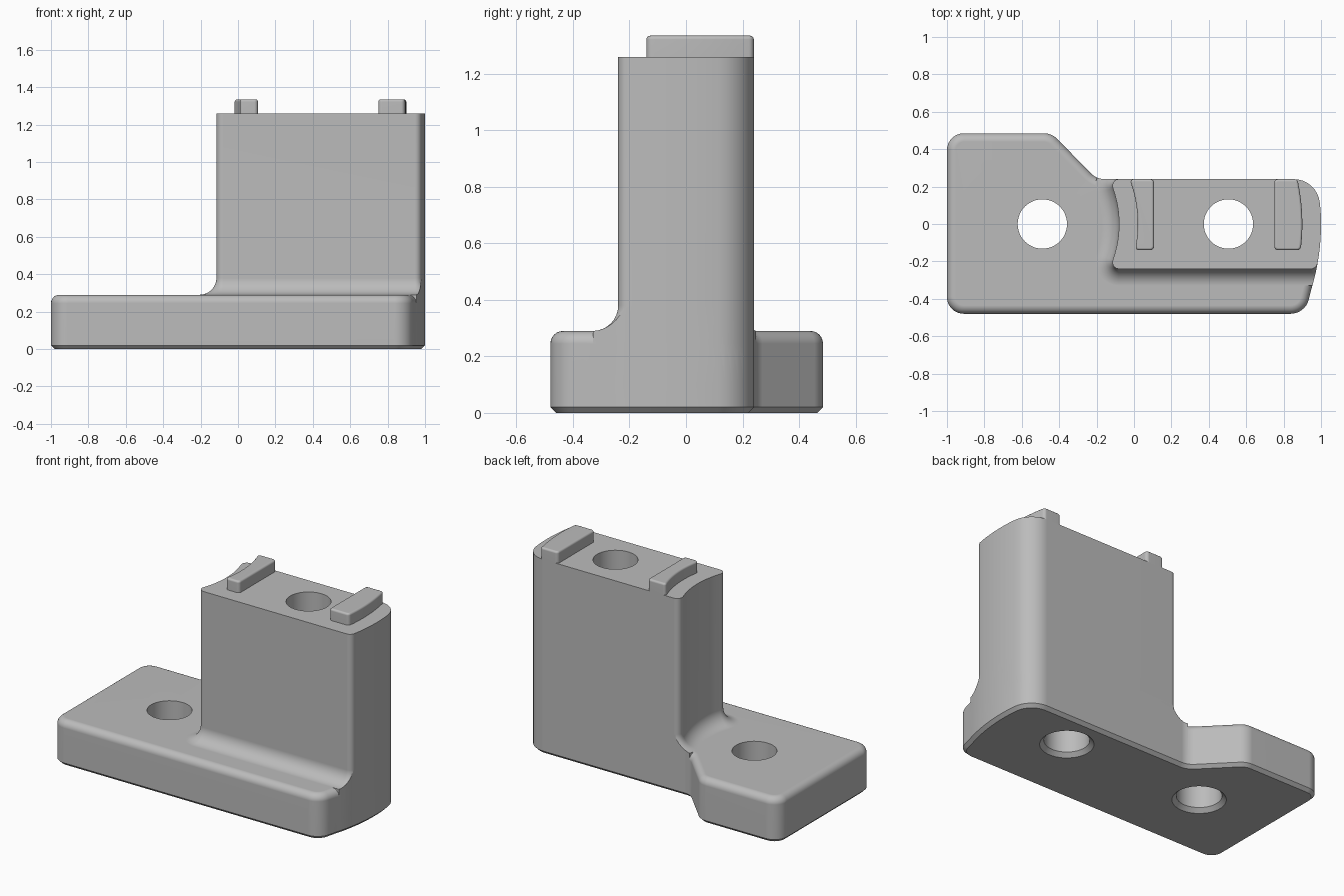
import bpy, bmesh, math
from mathutils import Vector

cube = bpy.data.objects.get("Cube")
if cube:
    bpy.data.objects.remove(cube)

gray = bpy.data.materials.new("plain gray")
gray.use_nodes = True
COLOR = (0.5, 0.5, 0.5, 1)
gray.diffuse_color = COLOR
gray.node_tree.nodes["Principled BSDF"].inputs["Base Color"].default_value = COLOR


def rounded(corners, steps=8):
    """Closed outline; each corner is (x, y) or (x, y, fillet radius)."""
    out = []
    for i, c in enumerate(corners):
        p = Vector(c[:2])
        if len(c) == 2:
            out.append(p)
            continue
        a = Vector(corners[i - 1][:2]) - p
        b = Vector(corners[(i + 1) % len(corners)][:2]) - p
        half = a.angle(b) / 2
        t = min(c[2] / math.tan(half), 0.95 * a.length, 0.95 * b.length)
        r = t * math.tan(half)
        a, b = a.normalized(), b.normalized()
        center = p + (a + b).normalized() * (r / math.sin(half))
        start, end = p + a * t - center, p + b * t - center
        sweep = start.angle_signed(end)
        for k in range(steps + 1):
            ang = -sweep * k / steps
            out.append(center + Vector((
                start.x * math.cos(ang) - start.y * math.sin(ang),
                start.x * math.sin(ang) + start.y * math.cos(ang))))
    return out


def arc(cx, radius, y0, y1, n=12):
    """Points on the +x side of a circle centred on the x axis."""
    ys = [y0 + (y1 - y0) * k / n for k in range(n + 1)]
    return [(cx + math.sqrt(radius ** 2 - y * y), y) for y in ys]


def grow(outline, d):
    """Offset a counter-clockwise outline outward by d."""
    res, n = [], len(outline)
    for i, p in enumerate(outline):
        e1 = (p - outline[i - 1]).normalized()
        e2 = (outline[(i + 1) % n] - p).normalized()
        n1, n2 = Vector((e1.y, -e1.x)), Vector((e2.y, -e2.x))
        res.append(p + (n1 + n2) * (d / (1 + n1.dot(n2))))
    return res


def loft(name, outline, levels):
    """Solid from stacked copies of an outline; levels are (z, offset)."""
    bm = bmesh.new()
    rings = [[bm.verts.new((p.x, p.y, z)) for p in grow(outline, d)] for z, d in levels]
    n = len(outline)
    for lo, hi in zip(rings, rings[1:]):
        for i in range(n):
            j = (i + 1) % n
            bm.faces.new((lo[i], lo[j], hi[j], hi[i]))
    bm.faces.new(rings[0][::-1])
    bm.faces.new(rings[-1])
    mesh = bpy.data.meshes.new(name)
    bm.to_mesh(mesh)
    bm.free()
    mesh.materials.append(gray)
    obj = bpy.data.objects.new(name, mesh)
    bpy.context.collection.objects.link(obj)
    return obj


def activate(obj):
    bpy.ops.object.select_all(action="DESELECT")
    obj.select_set(True)
    bpy.context.view_layer.objects.active = obj


def boolean(obj, other, operation):
    mod = obj.modifiers.new(operation.title(), "BOOLEAN")
    mod.operation, mod.solver, mod.object = operation, "EXACT", other
    activate(obj)
    bpy.ops.object.modifier_apply(modifier=mod.name)
    bpy.data.objects.remove(other)


def round_top(z, r, steps=6):
    angles = [math.pi / 2 * k / steps for k in range(steps + 1)]
    return [(z - r + r * math.sin(a), r * math.cos(a) - r) for a in angles]


def finish(obj):
    activate(obj)
    bpy.ops.object.shade_smooth_by_angle(angle=math.radians(32))
    mod = obj.modifiers.new("Even normals", "WEIGHTED_NORMAL")
    mod.keep_sharp = True


BASE_TOP, TOP, BACK, FILLET = 0.29, 1.26, 0.24, 0.09

# Foot plate with chamfered underside and rounded upper rim
foot_outline = rounded(
    [(-1, -0.48, 0.09), (0.915, -0.48, 0.1)] + arc(-0.2, 1.2, -0.35, 0.07)
    + [(0.98, BACK, 0.14), (-0.2, BACK, 0.1), (-0.44, 0.485, 0.1), (-1, 0.485, 0.09)])
body = loft("bracket_body", foot_outline, [(0, -0.02), (0.02, 0)] + round_top(BASE_TOP, 0.045))

# Upright column with a concave inner side and a flared fillet at its root
column_outline = rounded(
    [(-0.125, -0.24, 0.035), (0.975, -0.24, 0.035)] + arc(-0.2, 1.2, -0.19, 0.07)
    + [(0.98, BACK, 0.14), (-0.125, BACK, 0.035)] + arc(-0.65, 0.57, 0.19, -0.19))
flare = [math.pi / 2 * k / 8 for k in range(9)]
column = loft("column", column_outline, [(0.1, FILLET)]
              + [(BASE_TOP + FILLET * (1 - math.cos(a)), FILLET * (1 - math.sin(a))) for a in flare]
              + [(TOP + 0.1, 0)])
boolean(column, loft("trim", foot_outline, [(0.05, 0), (TOP, 0)]), "INTERSECT")
boolean(body, column, "UNION")

# Vertical bolt holes, widened at the underside
for x in (-0.49, 0.505):
    circle = [Vector((x + 0.132 * math.cos(a), 0.132 * math.sin(a)))
              for a in (math.tau * k / 48 for k in range(48))]
    boolean(body, loft("drill", circle, [(-0.02, 0.045), (0.025, 0), (2, 0)]), "DIFFERENCE")
finish(body)

# Two locating ribs on the column top
inner = [(-0.024, BACK, 0.015)] + arc(-0.65, 0.67, 0.21, -0.11) + [(0.01, -0.14, 0.015)]
outer = [(0.89, -0.14, 0.02)] + arc(-0.2, 1.1, -0.11, 0.21) + [(0.875, BACK, 0.02)]
ribs = {
    "inner_rib": inner + [(0.107, -0.14, 0.02), (0.107, BACK, 0.02)],
    "outer_rib": outer + [(0.75, BACK, 0.02), (0.75, -0.14, 0.02)],
}
for name, corners in ribs.items():
    finish(loft(name, rounded(corners, 4), [(TOP, 0)] + round_top(1.335, 0.013, 3)))
